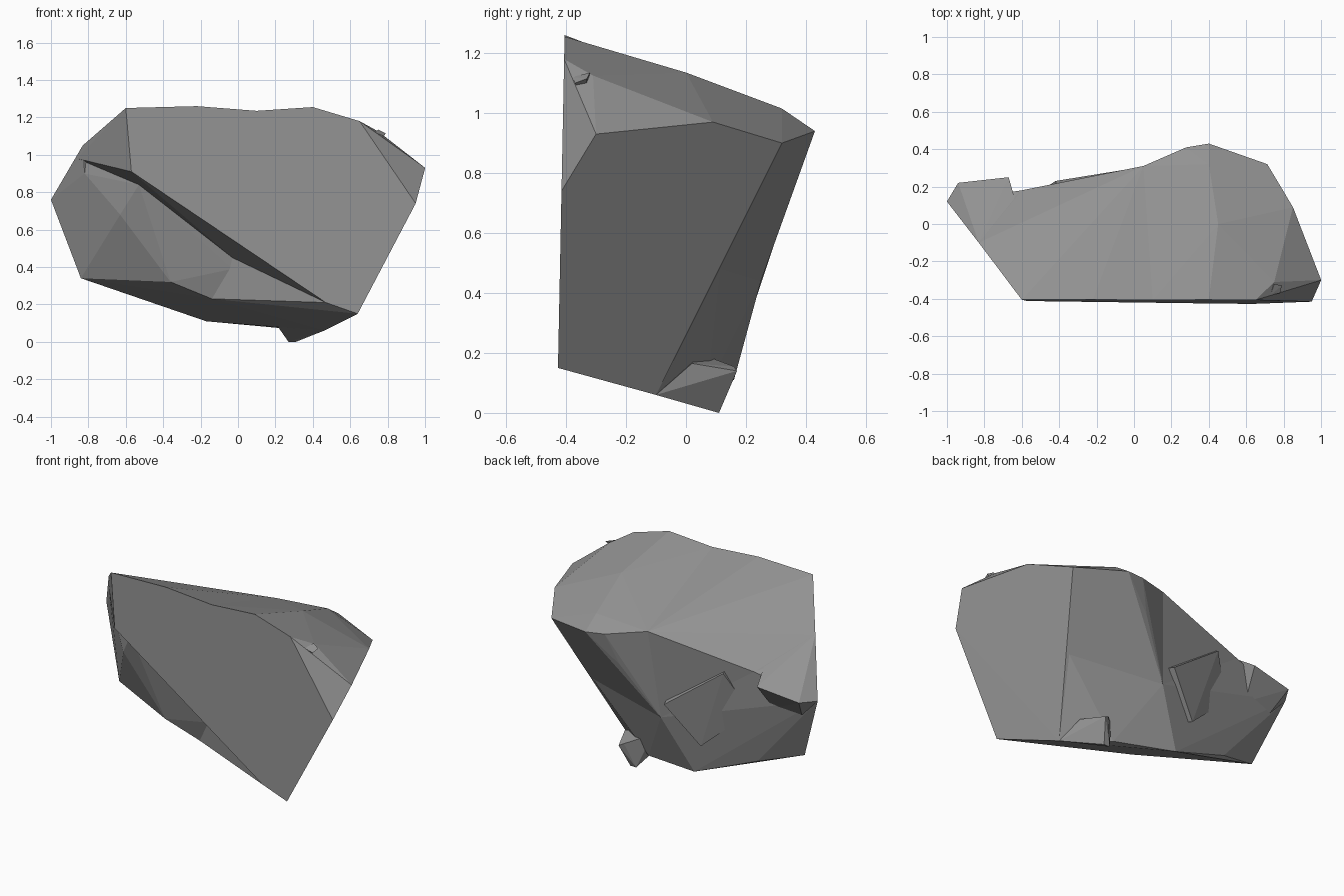
import bpy
import bmesh
from mathutils import Vector

cube = bpy.data.objects.get("Cube")
if cube:
    bpy.data.objects.remove(cube, do_unlink=True)

# One plain stone colour
stone = bpy.data.materials.new("grey stone")
stone.use_nodes = True
stone.diffuse_color = (0.29, 0.29, 0.29, 1)
shader = next(node for node in stone.node_tree.nodes if node.type == "BSDF_PRINCIPLED")
shader.inputs["Base Color"].default_value = stone.diffuse_color
shader.inputs["Roughness"].default_value = 0.9


def chiselled_block(name, corners):
    """Flat-faced block wrapped tightly around its corner points."""
    bm = bmesh.new()
    for corner in corners:
        bm.verts.new(corner)
    result = bmesh.ops.convex_hull(bm, input=bm.verts[:])
    unused = [g for g in result["geom_interior"] if isinstance(g, bmesh.types.BMVert)]
    bmesh.ops.delete(bm, geom=unused, context="VERTS")
    bmesh.ops.dissolve_limit(bm, angle_limit=0.02, verts=bm.verts[:], edges=bm.edges[:])
    bmesh.ops.recalc_face_normals(bm, faces=bm.faces[:])
    mesh = bpy.data.meshes.new(name)
    bm.to_mesh(mesh)
    bm.free()
    mesh.materials.append(stone)
    block = bpy.data.objects.new(name, mesh)
    bpy.context.scene.collection.objects.link(block)
    return block


def on_front(outline):
    """Place an x, z outline on the nearly upright front plane."""
    top_y, lean = -0.405, 0.02
    return [(x, top_y - lean * (1.25 - z), z) for x, z in outline]


def on_side(outline):
    """Place a y, z outline on the slanted side plane."""
    return [(0.77 - 0.44 * y + 0.52 * (z - 0.74), y, z) for y, z in outline]


def thickened(outline, depth):
    """Give an outline a second layer, offset inwards along its normal."""
    pts = [Vector(p) for p in outline]
    normal = (pts[1] - pts[0]).cross(pts[2] - pts[0]).normalized()
    inward = -normal if normal.y > 0 else normal
    return pts + [p + inward * depth for p in pts]


# Outlines shared between neighbouring blocks
front_seam = on_front([(.1, 1.235), (.47, .21)])
front_left = on_front([(-.57, .91), (-.6, 1.25), (-.22, 1.26)])
front_right = on_front([(.4, 1.255), (.55, 1.21), (.65, 1.18), (.95, .74), (.64, .15)])
side_face = on_side([(-.3, .93), (.09, .97), (.32, .9), (.12, .52),
                     (0, .27), (-.1, .06)])
left_shoulder = [(-.83, -.1, 1.05), (-.86, -.06, .98)]
seam_back = [(.05, .31, .99), (-.04, .21, .57), (0, .25, .44)]
left_rim = [(-.1, .25, .98), (-.4, .19, .92), (-.6, .18, .86)]
bottom_ridge = [(-.17, .16, .11), (.21, .07, .075)]
left_tip = (-1, .12, .76)
left_foot = [(-.84, .02, .34), (-.57, .1, .26)]

# Inner line of the overhang and the ledge rim under it
overhang = [(-.53, -.31, .84), (-.03, -.24, .45)]
left_ledge = [(-.82, -.1, .9), (-.63, -.24, .68), (-.36, -.21, .32)]
mid_ledge = [(-.03, -.23, .39), (-.14, -.18, .23)]

# Overhanging slab in two halves that meet in a shallow valley
chiselled_block("upper_slab_left", front_left + front_seam + left_shoulder
                + left_rim + seam_back + overhang)
right_rim = [(.4, .43, .94), (.28, .41, .95), (.21, .36, .76)]
top_bevel = [(.75, -.31, 1.125), (.7, -.1, 1.075), (.45, 0, 1.135), (.4, .32, 1.015)]
chiselled_block("upper_slab_right", front_right + front_seam + side_face
                + right_rim + top_bevel + seam_back)

# Recessed body below the overhang, on the left
chiselled_block("lower_left_body", overhang + left_ledge + mid_ledge + seam_back[1:]
                + bottom_ridge[:1] + left_foot + left_shoulder[1:] + left_rim[1:]
                + [left_tip])

# Foot of the slab, tapering from the ledge to the lower corner
chiselled_block("lower_right_body", overhang[1:] + mid_ledge + front_seam[1:]
                + front_right[-1:] + side_face[3:] + seam_back[1:] + bottom_ridge)

# Thin lip behind the left shoulder
left_lip = [(-.94, .22, .77), (-.67, .25, .81), (-.7, .13, .64), (-.88, .1, .62)]
chiselled_block("left_lip", left_lip + left_shoulder + left_ledge[:1]
                + [left_tip, (-.6, 0, .98)])

# Tilted block standing out of the back
back_outline = [(-.05, .29, .55), (-.42, .23, .82), (-.55, .14, .58), (-.25, .21, .31)]
chiselled_block("back_block", thickened(back_outline, 0.12))

# Small tooth under the base
chiselled_block("base_tooth", [side_face[-1], (.31, .11, 0), (.27, .11, 0),
                               (.35, .17, .14), (.32, .16, .155), (.41, .02, .165),
                               (.2, -.02, .1), (.2, .04, .2)])

# Chip on the upper side bevel
chiselled_block("bevel_chip", [(.73, -.38, 1.12), (.78, -.37, 1.1), (.79, -.33, 1.115),
                               (.75, -.32, 1.135), (.7, -.34, 1.03)])
